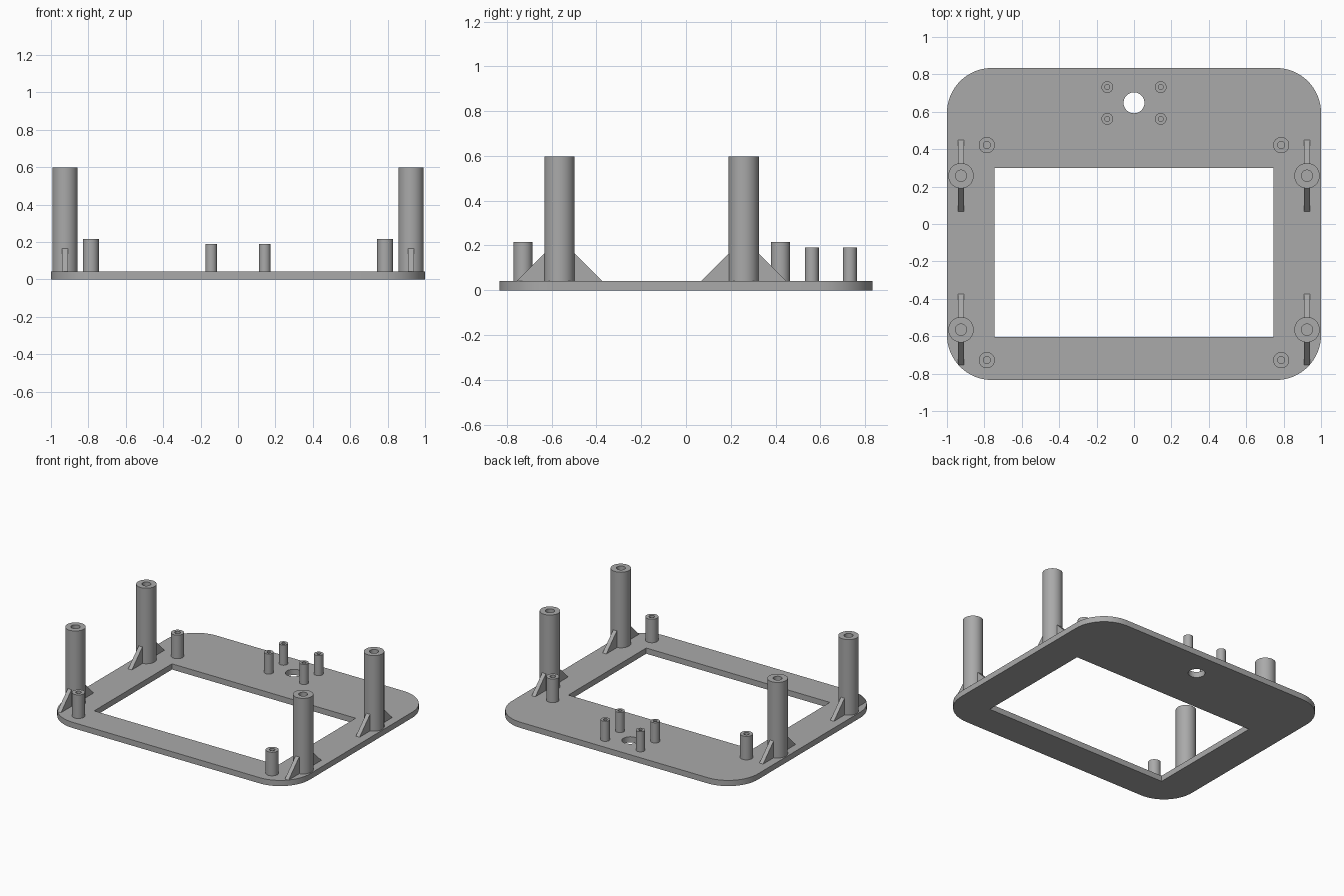
import bpy, bmesh
from math import cos, sin, pi, radians
from mathutils import Vector, Matrix

if "Cube" in bpy.data.objects:
    bpy.data.objects.remove(bpy.data.objects["Cube"], do_unlink=True)

PLATE_TOP = 0.042

grey = bpy.data.materials.new("plain grey")
grey.use_nodes = True
GREY = (0.4, 0.4, 0.4, 1)
grey.diffuse_color = GREY
grey.node_tree.nodes["Principled BSDF"].inputs["Base Color"].default_value = GREY


def finish(bm, name, location=(0, 0, 0)):
    bmesh.ops.recalc_face_normals(bm, faces=bm.faces)
    mesh = bpy.data.meshes.new(name)
    bm.to_mesh(mesh)
    bm.free()
    mesh.materials.append(grey)
    obj = bpy.data.objects.new(name, mesh)
    obj.location = location
    bpy.context.collection.objects.link(obj)
    bpy.ops.object.select_all(action="DESELECT")
    obj.select_set(True)
    bpy.context.view_layer.objects.active = obj
    bpy.ops.object.shade_smooth_by_angle(angle=radians(30))
    return obj


def arc(cx, cy, r, start, sweep, steps):
    return [(cx + r * cos(start + sweep * i / steps),
             cy + r * sin(start + sweep * i / steps)) for i in range(steps + 1)]


def rounded_rectangle(hx, hy, r):
    points = []
    for i, (sx, sy) in enumerate([(1, 1), (-1, 1), (-1, -1), (1, -1)]):
        points += arc(sx * (hx - r), sy * (hy - r), r, i * pi / 2, pi / 2, 16)
    return points


def base_plate():
    # Rounded outline with a rectangular window and a round cable hole
    outline = rounded_rectangle(1.0, 0.834, 0.24)
    window = [(-0.746, -0.604), (0.746, -0.604), (0.746, 0.3), (-0.746, 0.3)]
    hole = arc(0, 0.648, 0.056, 0, 2 * pi, 40)[:-1]
    bm = bmesh.new()
    for loop in (outline, window, hole):
        verts = [bm.verts.new((x, y, 0)) for x, y in loop]
        for i, v in enumerate(verts):
            bm.edges.new((v, verts[i - 1]))
    bmesh.ops.triangle_fill(bm, edges=bm.edges[:], use_beauty=True, normal=(0, 0, 1))
    result = bmesh.ops.extrude_face_region(bm, geom=bm.faces[:], use_keep_orig=True)
    top = [g for g in result["geom"] if isinstance(g, bmesh.types.BMVert)]
    bmesh.ops.translate(bm, verts=top, vec=(0, 0, PLATE_TOP))
    finish(bm, "base_plate")


def hollow_post(name, x, y, radius, bore, top):
    # Revolved tube wall with a closed floor at the plate surface
    height = top - PLATE_TOP
    profile = [(radius, 0), (radius, height), (bore, height), (bore, 0.001), (0, 0.001)]
    bm = bmesh.new()
    verts = [bm.verts.new((r, 0, z)) for r, z in profile]
    edges = [bm.edges.new(pair) for pair in zip(verts, verts[1:])]
    bmesh.ops.spin(bm, geom=verts + edges, cent=(0, 0, 0), axis=(0, 0, 1),
                   angle=2 * pi, steps=40)
    bmesh.ops.remove_doubles(bm, verts=bm.verts, dist=1e-5)
    finish(bm, name, (x, y, PLATE_TOP))


def rib(name, x, y, direction):
    # Sloping gusset that starts inside the post wall
    inner, reach, half = 0.05, 0.19, 0.015
    bm = bmesh.new()
    verts = [bm.verts.new((-half, direction * d, z))
             for d, z in [(inner, 0), (reach, 0), (inner, reach - inner)]]
    face = bm.faces.new(verts)
    result = bmesh.ops.extrude_face_region(bm, geom=[face], use_keep_orig=True)
    moved = [g for g in result["geom"] if isinstance(g, bmesh.types.BMVert)]
    bmesh.ops.translate(bm, verts=moved, vec=(2 * half, 0, 0))
    finish(bm, name, (x, y, PLATE_TOP))


base_plate()
for side, s in (("left", 1), ("right", -1)):
    # Tall corner posts with front and back ribs
    for end, y in (("front", -0.565), ("back", 0.258)):
        hollow_post(f"tall_post_{end}_{side}", s * 0.925, y, 0.068, 0.03, 0.597)
        rib(f"front_rib_{end}_{side}", s * 0.925, y, -1)
        rib(f"back_rib_{end}_{side}", s * 0.925, y, 1)
    # Short standoffs beside the window
    for end, y in (("front", -0.728), ("back", 0.422)):
        hollow_post(f"standoff_{end}_{side}", s * 0.787, y, 0.043, 0.019, 0.215)
    # Small pegs around the cable hole
    for end, y in (("front", 0.562), ("back", 0.732)):
        hollow_post(f"small_peg_{end}_{side}", s * 0.143, y, 0.031, 0.013, 0.19)
